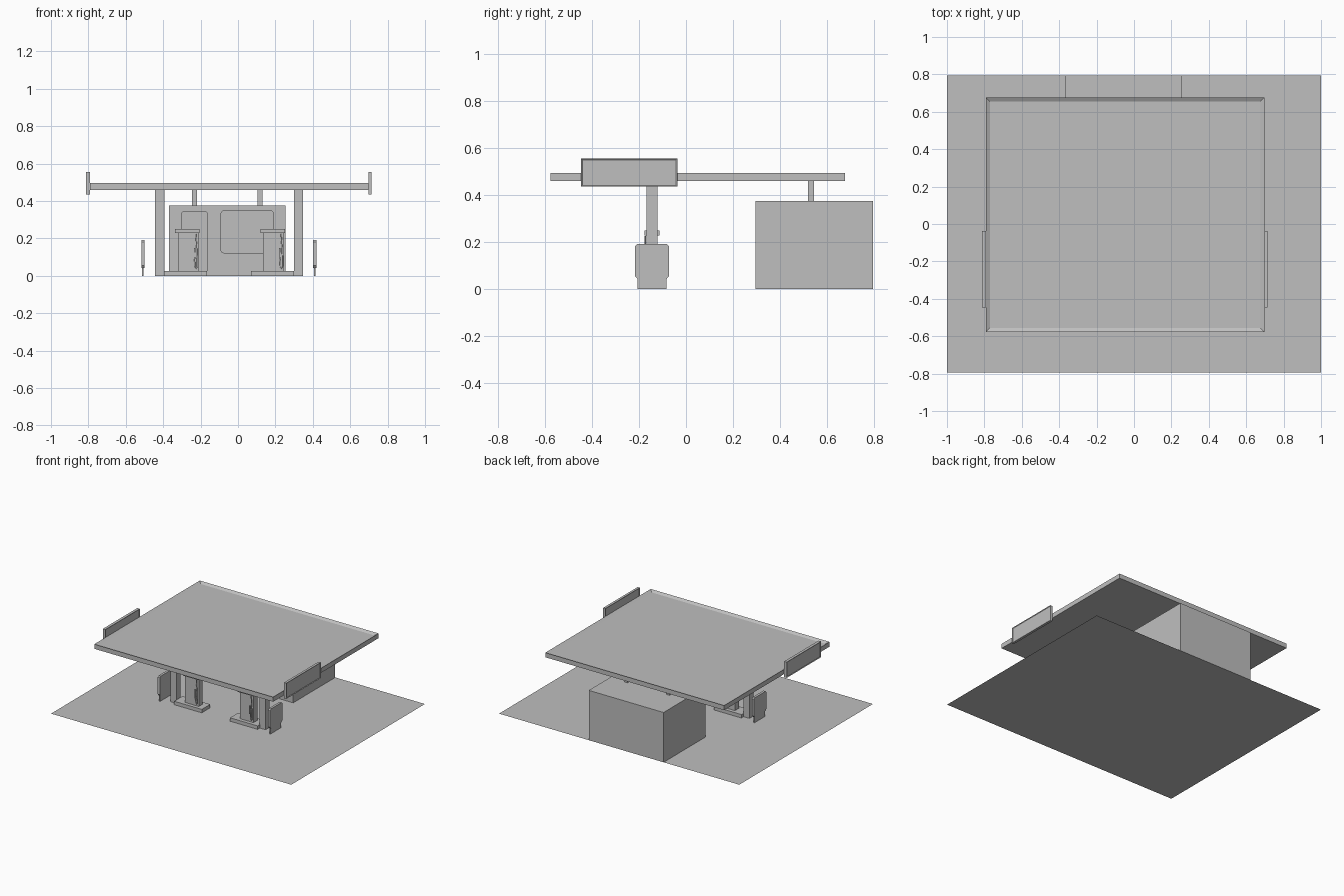
import bpy, bmesh, math
from mathutils import Vector

if "Cube" in bpy.data.objects:
    bpy.data.objects.remove(bpy.data.objects["Cube"])

grey = bpy.data.materials.new("plain_grey")
grey.diffuse_color = (0.52, 0.52, 0.52, 1)
grey.use_nodes = True
grey.node_tree.nodes["Principled BSDF"].inputs["Base Color"].default_value = grey.diffuse_color


def finish(name, bm):
    me = bpy.data.meshes.new(name)
    bmesh.ops.recalc_face_normals(bm, faces=bm.faces)
    bm.to_mesh(me)
    bm.free()
    me.materials.append(grey)
    ob = bpy.data.objects.new(name, me)
    bpy.context.collection.objects.link(ob)
    return ob


def box(name, x, y, z, inset=(), rim=0.02, depth=0.01):
    """Box from ranges; faces looking along any 'inset' direction get a recessed panel."""
    bm = bmesh.new()
    bmesh.ops.create_cube(bm, size=1)
    for v in bm.verts:
        v.co = Vector((r[0] + (c + 0.5) * (r[1] - r[0]) for c, r in zip(v.co, (x, y, z))))
    bm.normal_update()
    for d in inset:
        faces = [f for f in bm.faces if f.normal.dot(Vector(d)) > 0.9 and f.calc_area() > 0.01]
        bmesh.ops.inset_region(bm, faces=faces, thickness=rim, depth=-depth)
    return finish(name, bm)


def rounded(a0, a1, z0, z1, r, n=4):
    """Rounded rectangle outline."""
    pts = []
    for k, (a, z) in enumerate(((a1 - r, z1 - r), (a0 + r, z1 - r), (a0 + r, z0 + r), (a1 - r, z0 + r))):
        for i in range(n + 1):
            t = math.pi / 2 * (k + i / n)
            pts.append((a + r * math.cos(t), z + r * math.sin(t)))
    return pts


def prism(name, pts, lo, hi, axis):
    """Extrude an outline (horizontal, z) along x or y."""
    bm = bmesh.new()
    place = (lambda a, z: (lo, a, z)) if axis == 'x' else (lambda a, z: (a, lo, z))
    face = bm.faces.new([bm.verts.new(place(a, z)) for a, z in pts])
    ext = bmesh.ops.extrude_face_region(bm, geom=[face])
    move = Vector((hi - lo, 0, 0)) if axis == 'x' else Vector((0, hi - lo, 0))
    bmesh.ops.translate(bm, vec=move, verts=[g for g in ext['geom'] if isinstance(g, bmesh.types.BMVert)])
    return finish(name, bm)


# Forecourt: a single flat sheet
bm = bmesh.new()
bm.faces.new([bm.verts.new((x, y, 0)) for x, y in
              ((-1, -0.795), (1, -0.795), (1, 0.795), (-1, 0.795))])
finish("forecourt", bm)

# Shop with recessed door and window
shop = box("shop", (-0.37, 0.253), (0.295, 0.795), (0, 0.375))
for name, area in (("door", (-0.30, -0.165, -0.05, 0.342, 0.01)),
                   ("window", (-0.09, 0.188, 0.123, 0.347, 0.013))):
    cutter = prism(name + "_cutter", rounded(*area), 0.25, 0.305, 'y')
    cutter.hide_render = True
    cutter.hide_set(True)
    mod = shop.modifiers.new(name, 'BOOLEAN')
    mod.operation = 'DIFFERENCE'
    mod.object = cutter

# Canopy with recessed roof
box("canopy", (-0.792, 0.697), (-0.577, 0.677), (0.46, 0.495), inset=[(0, 0, 1)], rim=0.03, depth=0.012)

# Canopy side boards, framed on both faces
for name, x in (("left", (-0.813, -0.792)), ("right", (0.697, 0.715))):
    box(name + "_canopy_board", x, (-0.446, -0.037), (0.436, 0.555),
        inset=[(1, 0, 0), (-1, 0, 0)], rim=0.007, depth=0.004)

# Struts between shop and canopy
for name, x in (("left", -0.233), ("right", 0.118)):
    box(name + "_roof_strut", (x - 0.0125, x + 0.0125), (0.52, 0.545), (0.37, 0.465))

# Front pillars
for name, x in (("left", -0.443), ("right", 0.299)):
    box(name + "_pillar", (x, x + 0.049), (-0.169, -0.121), (0, 0.465))

# Upright side panels on thin feet
for name, x in (("left", -0.508), ("right", 0.411)):
    c = -0.1445
    prism(name + "_side_panel",
          [(c - 0.062, 0.043), (c + 0.062, 0.043), (c + 0.072, 0.055), (c + 0.072, 0.182),
           (c + 0.064, 0.191), (c - 0.064, 0.191), (c - 0.072, 0.182), (c - 0.072, 0.055)],
          x - 0.009, x + 0.009, 'x')
    box(name + "_panel_foot", (x - 0.004, x + 0.004), (c - 0.062, c + 0.062), (0, 0.05))

# Fuel pumps: island, body, cap, nozzle and hose
for name, isl, x in (("left", -0.395, -0.322), ("right", 0.07, 0.134)):
    box(name + "_pump_island", (isl, isl + 0.23), (-0.195, -0.095), (0, 0.026))
    box(name + "_pump_body", (x, x + 0.113), (-0.168, -0.122), (0.02, 0.23))
    box(name + "_pump_cap", (x - 0.014, x + 0.116), (-0.177, -0.112), (0.228, 0.25))
    h = x + 0.09
    box(name + "_nozzle_holder", (h - 0.006, h + 0.008), (-0.176, -0.166), (0.10, 0.125))
    box(name + "_nozzle", (h - 0.004, h + 0.004), (-0.182, -0.174), (0.09, 0.15))
    cu = bpy.data.curves.new(name + "_hose", 'CURVE')
    cu.dimensions = '3D'
    cu.bevel_depth = 0.003
    cu.bevel_resolution = 1
    sp = cu.splines.new('POLY')
    path = ((h, 0.09), (h + 0.002, 0.05), (h + 0.008, 0.038), (h + 0.014, 0.05), (h + 0.012, 0.14), (h + 0.006, 0.225))
    sp.points.add(len(path) - 1)
    for p, (a, z) in zip(sp.points, path):
        p.co = (a, -0.173, z, 1)
    cu.materials.append(grey)
    bpy.context.collection.objects.link(bpy.data.objects.new(name + "_hose", cu))
